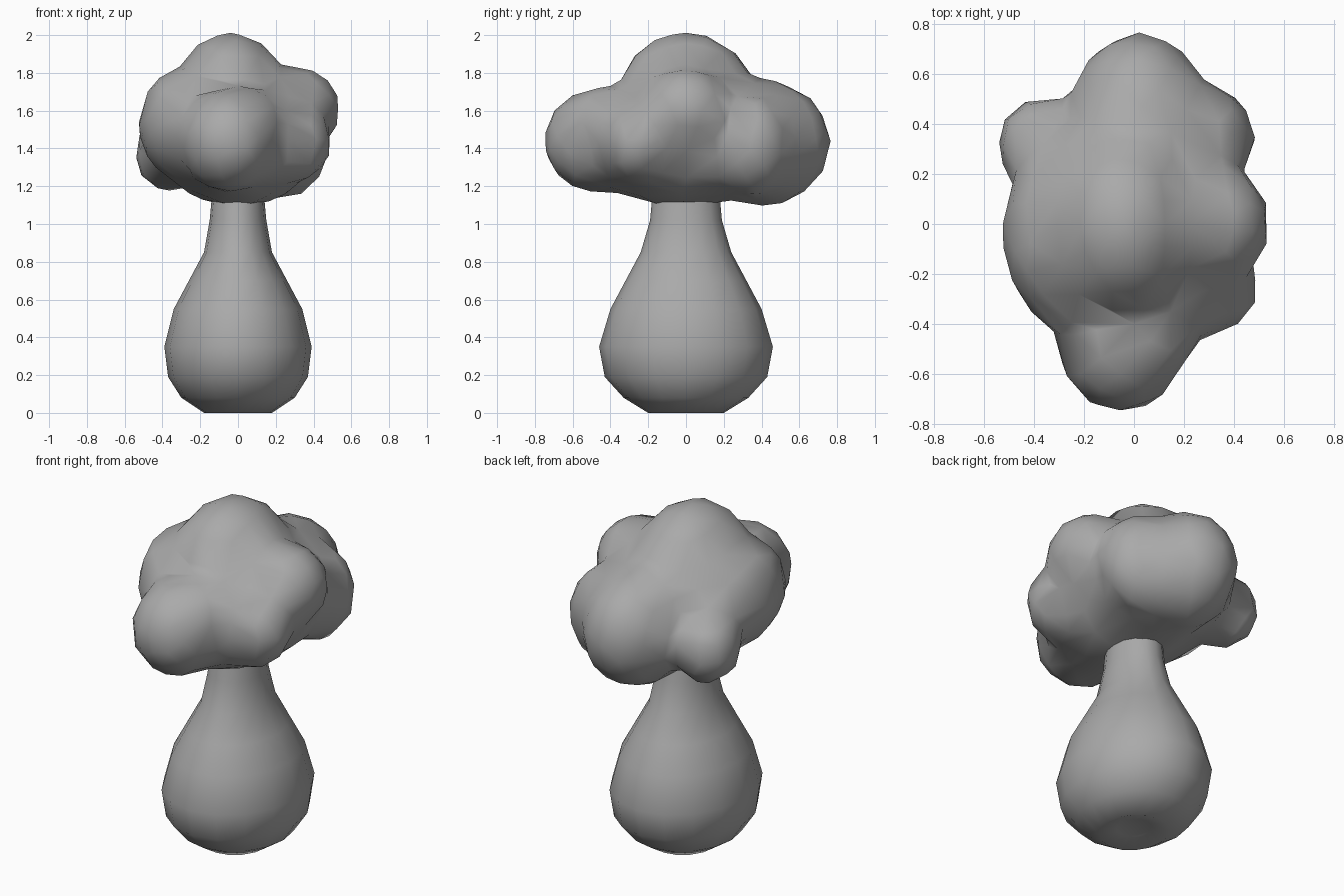
import bpy, bmesh, math
from mathutils import Matrix, Vector

cube = bpy.data.objects.get("Cube")
if cube:
    bpy.data.objects.remove(cube, do_unlink=True)

# Single grey material
grey = bpy.data.materials.new("plain grey")
grey.use_nodes = True
colour = (0.4, 0.4, 0.4, 1)
grey.diffuse_color = colour
grey.node_tree.nodes["Principled BSDF"].inputs["Base Color"].default_value = colour


def make_object(name, bm):
    bmesh.ops.recalc_face_normals(bm, faces=bm.faces)
    for face in bm.faces:
        face.smooth = True
    mesh = bpy.data.meshes.new(name)
    bm.to_mesh(mesh)
    bm.free()
    mesh.materials.append(grey)
    obj = bpy.data.objects.new(name, mesh)
    bpy.context.collection.objects.link(obj)
    return obj


# Trunk: oval rings (half width, half depth, height), with a dimpled base
SIDES = 16
rings = [(0.09, 0.1, 0.03), (0.18, 0.2, 0.0), (0.3, 0.33, 0.08),
         (0.37, 0.43, 0.19), (0.39, 0.46, 0.35), (0.34, 0.4, 0.55),
         (0.26, 0.32, 0.7), (0.18, 0.24, 0.85), (0.15, 0.19, 1.02),
         (0.14, 0.18, 1.13), (0.12, 0.14, 1.3)]
bm = bmesh.new()
loops = []
for rx, ry, z in rings:
    angles = [math.tau * i / SIDES for i in range(SIDES)]
    loops.append([bm.verts.new((rx * math.cos(a), ry * math.sin(a), z)) for a in angles])
for low, high in zip(loops, loops[1:]):
    for i in range(SIDES):
        j = (i + 1) % SIDES
        bm.faces.new((low[i], low[j], high[j], high[i]))
bm.faces.new(loops[0])
bm.faces.new(loops[-1])
make_object("trunk", bm)

# Crown: overlapping foliage lumps (centre, radii) fused into one skin
lumps = [
    ((0, 0, 1.43), (0.42, 0.58, 0.33)),           # core
    ((0, 0.04, 1.58), (0.38, 0.48, 0.25)),        # shoulders
    ((-0.04, 0, 1.69), (0.28, 0.35, 0.32)),       # top
    ((-0.05, -0.46, 1.44), (0.25, 0.29, 0.27)),   # front
    ((0.05, -0.43, 1.53), (0.19, 0.2, 0.19)),     # upper front
    ((0.02, 0.4, 1.43), (0.28, 0.36, 0.33)),      # back
    ((-0.21, -0.04, 1.52), (0.31, 0.4, 0.31)),    # right side
    ((-0.32, -0.05, 1.63), (0.17, 0.3, 0.17)),    # upper right side
    ((-0.37, 0.32, 1.37), (0.17, 0.18, 0.2)),     # right back
    ((0.3, 0, 1.6), (0.24, 0.24, 0.23)),          # left side
    ((0.28, -0.26, 1.43), (0.21, 0.18, 0.21)),    # left front
    ((0.24, 0.35, 1.42), (0.24, 0.21, 0.28)),     # left back
]
bm = bmesh.new()
for centre, radii in lumps:
    # A little extra makes up for the softening
    grown = [r + 0.01 for r in radii]
    place = Matrix.Translation(Vector(centre)) @ Matrix.Diagonal((*grown, 1))
    bmesh.ops.create_icosphere(bm, subdivisions=3, radius=1, matrix=place)
crown = make_object("crown", bm)

remesh = crown.modifiers.new("fuse", 'REMESH')
remesh.mode = 'VOXEL'
remesh.voxel_size = 0.04
remesh.use_smooth_shade = True
soften = crown.modifiers.new("soften", 'SMOOTH')
soften.factor = 0.5
soften.iterations = 12
reduce = crown.modifiers.new("reduce", 'DECIMATE')
reduce.ratio = 0.07
